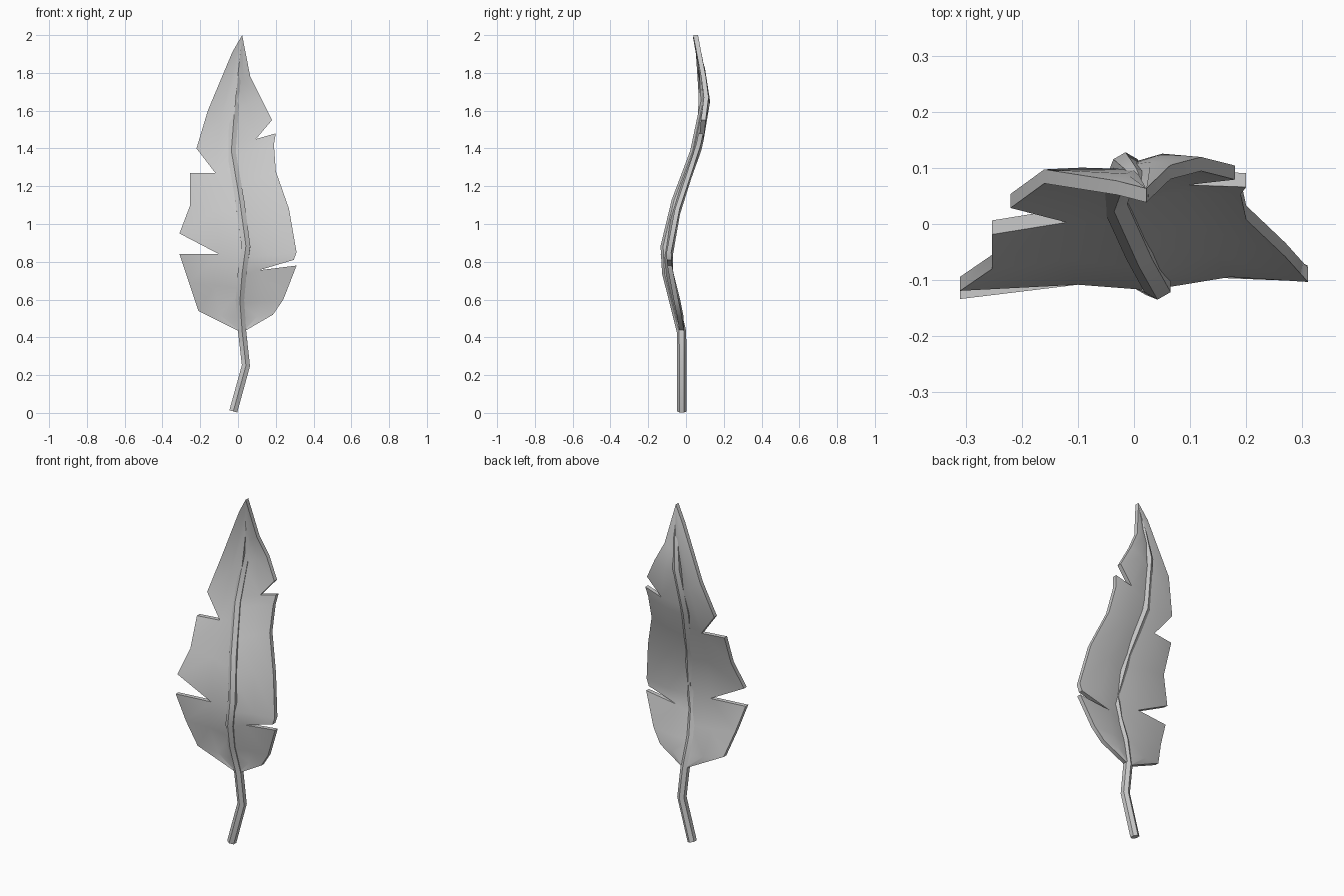
import bpy, bmesh, math
from mathutils import Vector

if "Cube" in bpy.data.objects:
    bpy.data.objects.remove(bpy.data.objects["Cube"])

grey = bpy.data.materials.new("plain grey")
grey.use_nodes = True
COLOUR = (0.6, 0.6, 0.6, 1)
grey.diffuse_color = COLOUR
grey.node_tree.nodes["Principled BSDF"].inputs["Base Color"].default_value = COLOUR

# Midrib path from base to tip: x, y, z, radius
RIB = [(-.025, -.022, .008, .025), (.042, -.022, .25, .025), (.022, -.024, .43, .025),
       (.01, -.065, .6, .026), (.022, -.1, .74, .027), (.042, -.108, .88, .027),
       (.01, -.05, 1.12, .027), (-.035, .048, 1.38, .027), (-.015, .103, 1.65, .025),
       (.003, .085, 1.82, .016), (.022, .05, 1.985, .004)]


def rib_at(z):
    """Point on the midrib at a height."""
    for a, b in zip(RIB, RIB[1:]):
        if z <= b[2]:
            break
    t = min(1, max(0, (z - a[2]) / (b[2] - a[2])))
    return Vector((a[0] + t * (b[0] - a[0]), a[1] + t * (b[1] - a[1]), z))


def finish(name, bm, angle):
    bmesh.ops.remove_doubles(bm, verts=bm.verts, dist=0.0005)
    bmesh.ops.recalc_face_normals(bm, faces=bm.faces)
    mesh = bpy.data.meshes.new(name)
    bm.to_mesh(mesh)
    bm.free()
    mesh.materials.append(grey)
    ob = bpy.data.objects.new(name, mesh)
    bpy.context.collection.objects.link(ob)
    bpy.ops.object.select_all(action="DESELECT")
    ob.select_set(True)
    bpy.context.view_layer.objects.active = ob
    bpy.ops.object.shade_smooth_by_angle(angle=math.radians(angle))
    return ob


# Midrib: six-sided tube swept along the path
bm = bmesh.new()
rings = []
for i, (x, y, z, r) in enumerate(RIB):
    before, after = RIB[max(i - 1, 0)], RIB[min(i + 1, len(RIB) - 1)]
    along = Vector(after[:3]) - Vector(before[:3])
    side = Vector((0, 1, 0)).cross(along).normalized()
    back = along.cross(side).normalized()
    rings.append([bm.verts.new(Vector((x, y, z)) + r * (side * math.sin(k * math.pi / 3)
                               + back * math.cos(k * math.pi / 3))) for k in range(6)])
for lo, hi in zip(rings, rings[1:]):
    for k in range(6):
        bm.faces.new((lo[k], lo[k - 1], hi[k - 1], hi[k]))
bm.faces.new(rings[0])
bm.faces.new(rings[-1])
finish("midrib", bm, 40)

# Blade lobes, tip to base: edge x, edge z, midrib z, then the tear point where there is one
RIGHT_LOBES = [
    [(.022, 2, 1.985), (-.03, 1.91, 1.82), (-.16, 1.6, 1.5), (-.22, 1.4, 1.3, -.12, 1.27)],
    [(-.253, 1.27, 1.3, -.12, 1.27), (-.253, 1.1, 1.05), (-.31, .95, .85, -.1, .84)],
    [(-.31, .84, .85, -.1, .84), (-.26, .69, .66), (-.21, .54, .5), (.01, .43, .43)]]
LEFT_LOBES = [
    [(.022, 2, 1.985), (.065, 1.78, 1.74), (.12, 1.67, 1.6), (.18, 1.55, 1.42, .095, 1.45)],
    [(.2, 1.48, 1.42, .095, 1.45), (.19, 1.42, 1.36), (.2, 1.28, 1.2), (.27, 1.08, 1.02),
     (.31, .85, .82), (.295, .81, .72, .11, .755)],
    [(.31, .78, .72, .11, .755), (.24, .6, .58), (.185, .52, .5), (.03, .43, .43)]]


def on_blade(x, z, fold):
    return Vector((x, rib_at(z).y + .05 * x + fold, z))


def build_blade(name, lobes):
    """Half blade with columns at the midrib, mid fold and edge."""
    bm = bmesh.new()
    for lobe in lobes:
        rows = []
        for ex, ez, rz, *tear in lobe:
            root = rib_at(rz)
            mx, mz = tear or ((root.x + ex) / 2, (rz + ez) / 2)
            fold = .015 * min(1, abs(mx - root.x) / .1)
            rows.append([bm.verts.new(p) for p in
                         (root, on_blade(mx, mz, fold), on_blade(ex, ez, 0))])
        for a, b in zip(rows, rows[1:]):
            for k in range(2):
                bm.faces.new((a[k], a[k + 1], b[k + 1], b[k]))
    bmesh.ops.remove_doubles(bm, verts=bm.verts, dist=0.0005)
    # Thicken front to back
    bm.normal_update()
    front = bm.faces[:]
    bmesh.ops.recalc_face_normals(bm, faces=front)
    sheet = bmesh.ops.extrude_face_region(bm, geom=front, use_keep_orig=True)
    moved = {g for g in sheet["geom"] if isinstance(g, bmesh.types.BMVert)}
    for v in bm.verts:
        v.co.y += .0125 if v in moved else -.0125
    finish(name, bm, 45)


build_blade("right_blade", RIGHT_LOBES)
build_blade("left_blade", LEFT_LOBES)
